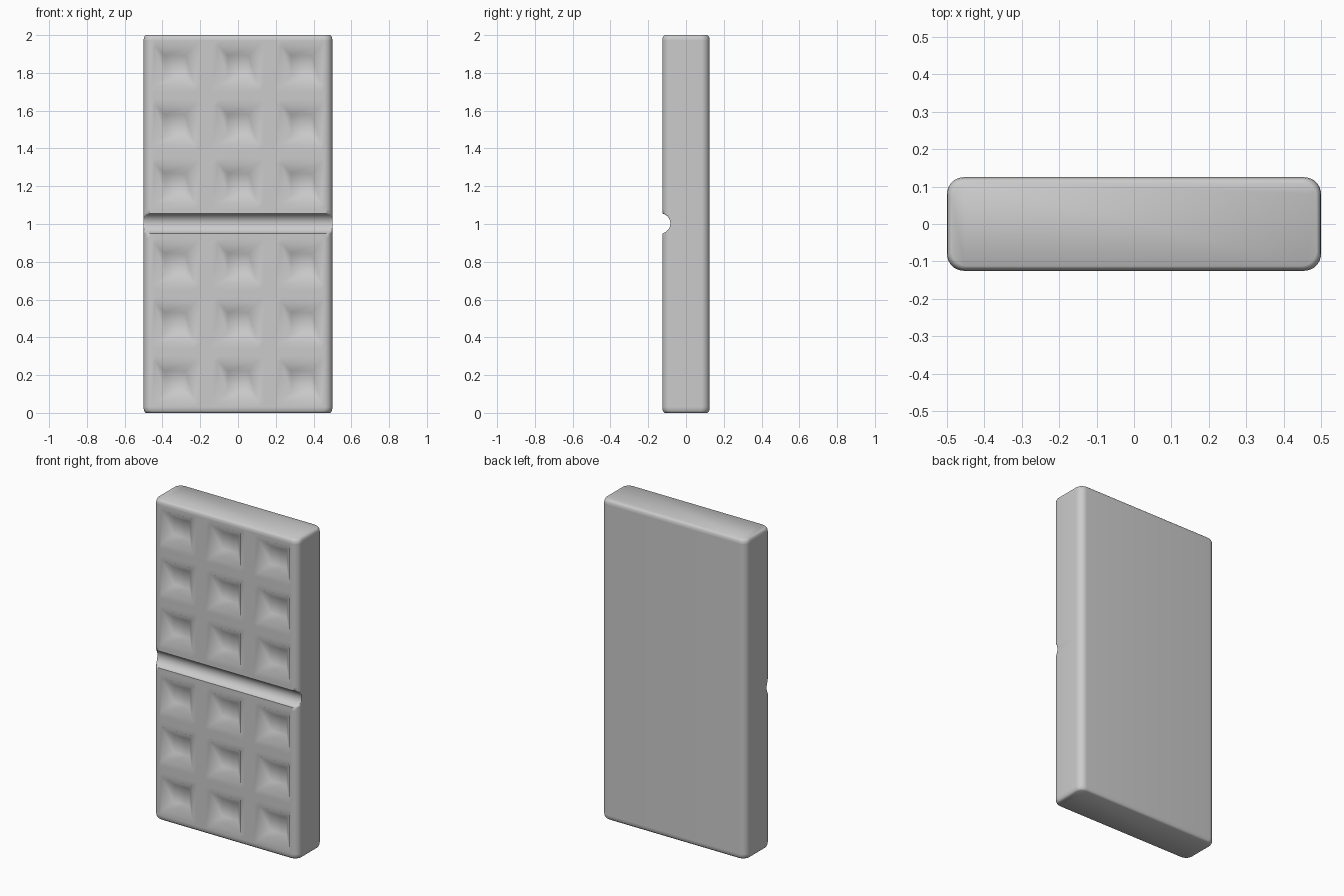
import bpy, bmesh, math

if "Cube" in bpy.data.objects:
    bpy.data.objects.remove(bpy.data.objects["Cube"])

W, D, H = 0.5, 0.125, 2.0            # half width, half depth, height
R = 0.045                            # radius of the upright edges
PIT, MARGIN = 0.106, 0.03            # half size of a pit, flat border around it
COLS = (-0.335, 0, 0.335)
ROWS = (0.167, 0.478, 0.79, 1.214, 1.526, 1.838)
GZ, GY, GR = 1.003, -0.137, 0.054    # groove centre and radius


def breaks(centres):
    return [c + s for c in centres for s in (-PIT - MARGIN, -PIT, PIT, PIT + MARGIN)]


# Outline of the slab seen from above, with extra points along the front
xs = [max(-W + R, min(W - R, x)) for x in breaks(COLS)]
outline = [(x, -D) for x in xs]
for cx, cy, start in ((W - R, -D + R, -90), (W - R, D - R, 0),
                      (-W + R, D - R, 90), (-W + R, -D + R, 180)):
    for i in range(9):
        a = math.radians(start + 90 * i / 8)
        p = (cx + R * math.cos(a), cy + R * math.sin(a))
        if all(math.dist(p, q) > 1e-4 for q in outline):
            outline.append(p)

# Heights of the cross-sections: rims, pits and groove arc
half = math.acos((-D - GY) / GR)
groove = [GZ + GR * math.sin(-half + 2 * half * i / 16) for i in range(17)]
rim = {0: 0.012, 0.005: 0.006, 0.013: 0.002, 0.028: 0}
levels = sorted([(z, i) for z, i in rim.items()] + [(H - z, i) for z, i in rim.items()]
                + [(z, 0) for z in breaks(ROWS) + groove])


def section_point(x, y, z, inset):
    x *= (W - inset) / W
    y *= (D - inset) / D
    if abs(z - GZ) < GR:
        y = max(y, GY + math.sqrt(GR ** 2 - (z - GZ) ** 2))
    return x, y, z


# Slab lofted from bottom to top
bm = bmesh.new()
rings = []
for z, inset in levels:
    if rings and z - rings[-1][0].co.z < 1e-4:
        continue
    rings.append([bm.verts.new(section_point(x, y, z, inset)) for x, y in outline])
n = len(outline)
for lo, hi in zip(rings, rings[1:]):
    for i in range(n):
        j = (i + 1) % n
        bm.faces.new((lo[i], lo[j], hi[j], hi[i]))
bm.faces.new(rings[0][::-1])
bm.faces.new(rings[-1])
bm.normal_update()

# Tapered pits on the front
pits = []
for f in bm.faces:
    c = f.calc_center_median()
    if (c.y < -D + 0.001 and min(abs(c.x - x) for x in COLS) < 0.01
            and min(abs(c.z - z) for z in ROWS) < 0.01):
        pits.append(f)
bmesh.ops.inset_individual(bm, faces=pits, thickness=0.052, depth=-0.05, use_even_offset=True)

mesh = bpy.data.meshes.new("slab")
bm.to_mesh(mesh)
bm.free()
slab = bpy.data.objects.new("slab", mesh)
bpy.context.collection.objects.link(slab)
grey = bpy.data.materials.new("grey")
grey.diffuse_color = (0.6, 0.6, 0.6, 1)
grey.use_nodes = True
grey.node_tree.nodes["Principled BSDF"].inputs["Base Color"].default_value = grey.diffuse_color
mesh.materials.append(grey)

bpy.context.view_layer.objects.active = slab
slab.select_set(True)
bpy.ops.object.shade_smooth_by_angle(angle=math.radians(50))
